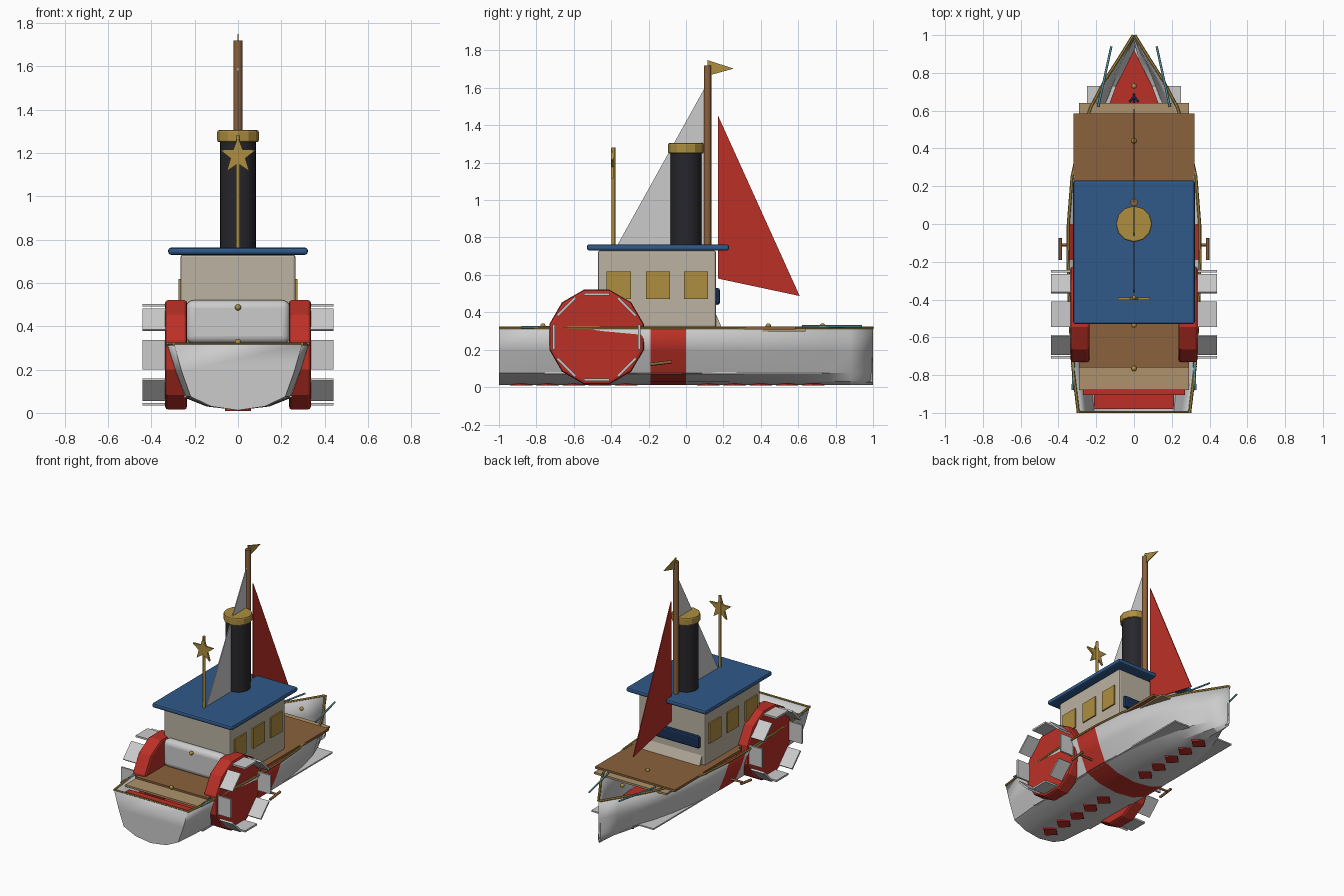
import bpy, bmesh
from math import pi, sin, cos, radians
from mathutils import Vector

if "Cube" in bpy.data.objects:
    bpy.data.objects.remove(bpy.data.objects["Cube"])

def mat(name, c):
    m = bpy.data.materials.new(name)
    m.diffuse_color = (*c, 1)
    m.use_nodes = True
    m.node_tree.nodes["Principled BSDF"].inputs["Base Color"].default_value = m.diffuse_color
    return m

RED = mat("red", (.5, .03, .02))
BLUE = mat("blue", (.03, .1, .25))
NAVY = mat("navy", (.01, .03, .09))
BROWN = mat("brown", (.26, .12, .045))
TAN = mat("tan", (.42, .29, .15))
CREAM = mat("cream", (.5, .45, .36))
GOLD = mat("gold", (.42, .27, .05))
BLACK = mat("black", (.02, .02, .025))
TEAL = mat("teal", (.1, .32, .38))
WHITE = mat("white", (.6, .6, .6))

def mesh(name, verts, faces, m=None):
    me = bpy.data.meshes.new(name)
    me.from_pydata(verts, [], faces)
    bm = bmesh.new()
    bm.from_mesh(me)
    bmesh.ops.recalc_face_normals(bm, faces=bm.faces)
    bm.to_mesh(me)
    bm.free()
    o = bpy.data.objects.new(name, me)
    bpy.context.collection.objects.link(o)
    if m:
        me.materials.append(m)
    return o

def smooth(o, deg=30):
    bpy.ops.object.select_all(action='DESELECT')
    o.select_set(True)
    bpy.context.view_layer.objects.active = o
    bpy.ops.object.shade_smooth_by_angle(angle=radians(deg))

def bevel(o, w, seg=2):
    b = o.modifiers.new("bevel", 'BEVEL')
    b.width, b.segments = w, seg

def prism(name, pts, axis, a, b, m=None):
    """Extrude a 2D outline along an axis from a to b."""
    def put(p, t):
        return {'x': (t, *p), 'y': (p[0], t, p[1]), 'z': (*p, t)}[axis]
    n = len(pts)
    v = [put(p, t) for t in (a, b) for p in pts]
    f = [tuple(range(n)), tuple(range(n, 2 * n))]
    f += [(i, (i + 1) % n, n + (i + 1) % n, n + i) for i in range(n)]
    return mesh(name, v, f, m)

def box(name, x, y, z, m=None, bev=0):
    o = prism(name, [(x[0], y[0]), (x[1], y[0]), (x[1], y[1]), (x[0], y[1])], 'z', *z, m)
    if bev:
        bevel(o, bev)
    return o

def ngon(c, r, n, ph=0):
    return [(c[0] + r * cos(2 * pi * i / n + ph), c[1] + r * sin(2 * pi * i / n + ph)) for i in range(n)]

def rod(name, p, q, r, m=None, n=8):
    p, q = Vector(p), Vector(q)
    o = prism(name, ngon((0, 0), r, n), 'z', 0, (q - p).length, m)
    o.location = p
    o.rotation_euler = (q - p).to_track_quat('Z', 'Y').to_euler()
    smooth(o, 50)
    return o

# hull: lofted open shell with a red band and flat transom
plan = [(-1, .295), (-.75, .325), (-.45, .342), (-.19, .35), (0, .348), (.25, .328),
        (.45, .285), (.62, .228), (.76, .155), (.88, .078), (1, .004)]
sect = [(1, .315), (.88, .19), (.74, .075), (.42, .03), (0, .012)]
ring = [(-a, z) for a, z in sect] + [(a, z) for a, z in sect[-2::-1]]
k = len(ring)
hv = [(a * w, y, z) for y, w in plan for a, z in ring]
hf = [(i * k + j, i * k + j + 1, (i + 1) * k + j + 1, (i + 1) * k + j)
      for i in range(len(plan) - 1) for j in range(k - 1)]
hf.append(tuple(range(k)))
hull = mesh("hull", hv, hf, WHITE)
hull.data.materials.append(RED)
for p in hull.data.polygons:
    if -.15 < p.center.y < -.05:
        p.material_index = 1
s = hull.modifiers.new("shell", 'SOLIDIFY')
s.thickness, s.offset = .012, -1
smooth(hull, 25)

# keel diamonds
for i, y in enumerate((-.88, -.74, -.6, -.46, -.32, .12, .26, .4, .54, .68)):
    prism("keel_diamond", [(-.06, y), (0, y - .06), (.06, y), (0, y + .06)], 'z', .009, .02, RED)

# inner floors, bulkhead and stern bench
box("floor", (-.25, .25), (-.76, .73), (.07, .08), WHITE)
prism("red_floor", [(-.21, -.98), (.21, -.98), (.24, 0), (.2, .45), (.1, .72), (0, .92),
                    (-.1, .72), (-.2, .45), (-.24, 0)], 'z', .082, .09, RED)
box("stern_bench", (-.27, .27), (-.905, -.86), (.24, .275), RED)

# decks
box("lower_deck", (-.29, .29), (-.88, .64), (.298, .312), TAN)
for y0, y1, w in ((-.76, -.19, .29), (-.19, .26, .315), (.26, .585, .32)):
    box("deck", (-w, w), (y0, y1), (.308, .325), BROWN)

# hull trim rail
for sx in (1, -1):
    pts = [(sx * w, y, .318) for y, w in plan]
    for p, q in zip(pts, pts[1:]):
        rod("trim_rail", p, q, .008, GOLD, 6)
rod("stern_rail", (-.295, -.995, .318), (.295, -.995, .318), .006, GOLD, 6)

# cabin, roof and panels
box("cabin", (-.265, .265), (-.47, .16), (.32, .73), CREAM, .01)
bevel(box("roof", (-.322, .322), (-.53, .23), (.73, .763), BLUE), .012)
o = box("rear_panel", (-.24, .24), (-.525, -.45), (.32, .52), WHITE)
bevel(o, .035, 4)
smooth(o)
box("bow_panel", (-.23, .23), (.15, .182), (.44, .53), NAVY, .014)
prism("cabin_foot", [(.15, .32), (.19, .32), (.16, .39), (.15, .39)], 'x', -.24, .24, CREAM)
for sx in (1, -1):
    for y in (-.36, -.15, .053):
        box("window", sorted((sx * .25, sx * .275)), (y - .065, y + .065), (.47, .617), GOLD)

# paddle wheels with eight slats each
cy, cz = -.478, .268
for sx in (1, -1):
    o = prism("paddle_wheel", ngon((cy, cz), .262, 12, pi / 12), 'x', sx * .235, sx * .337, RED)
    bevel(o, .015)
    for i in range(8):
        a = i * pi / 4
        r = Vector((cos(a), sin(a)))
        t = Vector((-r.y, r.x))
        c = Vector((cy, cz))
        prism("paddle_slat", [tuple(c + r * u + t * v) for u, v in
              ((.222, -.068), (.235, -.068), (.235, .068), (.222, .068))], 'x', sx * .32, sx * .44, WHITE)
rod("axle", (-.25, cy, cz), (.25, cy, cz), .025, GOLD)

# funnel and cap
rod("funnel", (0, 0, .75), (0, 0, 1.26), .083, BLACK, 24)
o = prism("funnel_cap", ngon((0, 0), .096, 12), 'z', 1.25, 1.305, GOLD)
bevel(o, .008)

# mast, flag and sails
rod("mast", (0, .115, .75), (0, .115, 1.72), .02, BROWN, 12)
prism("flag", [(.115, 1.748), (.255, 1.703), (.118, 1.665)], 'x', -.003, .003, GOLD)
prism("red_sail", [(.172, 1.45), (.172, .58), (.608, .487)], 'x', -.003, .003, RED)
prism("grey_sail", [(.1, 1.6), (-.365, .763), (.1, .763)], 'x', -.003, .003)

# star on a pole
rod("star_pole", (0, -.388, .75), (0, -.388, 1.28), .01, GOLD)
star = [((.088 if i % 2 == 0 else .036) * sin(i * pi / 5),
         1.187 + (.088 if i % 2 == 0 else .036) * cos(i * pi / 5)) for i in range(10)]
prism("star", star, 'y', -.402, -.388, GOLD)

# deck knobs
for y, z in ((.44, .327), (.73, .327), (-.765, .327), (-.535, .487)):
    bpy.ops.mesh.primitive_uv_sphere_add(segments=12, ring_count=8, radius=.014, location=(0, y, z))
    o = bpy.context.object
    o.name = "knob"
    o.data.materials.append(GOLD)
    smooth(o, 60)

# oars and side cleats
for sx in (1, -1):
    rod("bow_oar", (sx * .19, .62, .325), (sx * .12, .94, .325), .006, TEAL)
    rod("stern_oar", (sx * .318, -.72, .32), (sx * .325, -.88, .32), .006, TEAL)
    rod("cleat_stem", (sx * .28, -.11, .13), (sx * .39, -.11, .13), .008, BROWN)
    rod("cleat_bar", (sx * .39, -.19, .122), (sx * .39, -.075, .135), .009, BROWN)

# small anchor on the bow floor
rod("anchor_shank", (0, .64, .095), (0, .69, .095), .005, NAVY)
for sx in (1, -1):
    rod("anchor_arm", (0, .675, .095), (sx * .025, .645, .095), .005, NAVY)
